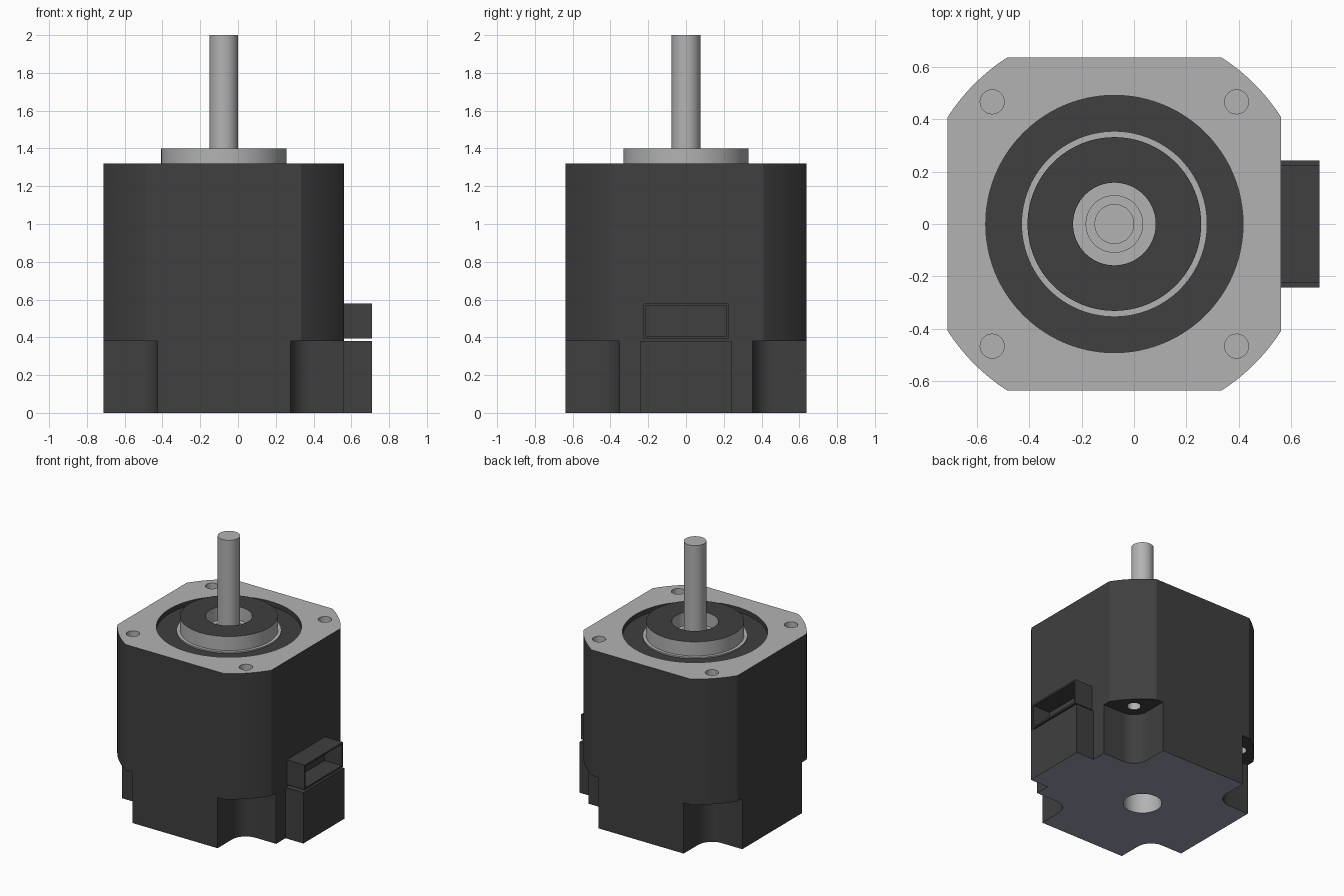
import bpy, bmesh
from math import cos, sin, pi, atan2, sqrt
from mathutils import Vector

if "Cube" in bpy.data.objects:
    bpy.data.objects.remove(bpy.data.objects["Cube"])

CX = -0.075      # motor axis
HALF = 0.637     # half width of the square body
TOP = 1.32
NOTCH_TOP = 0.38
HOLE = 0.467     # screw hole offset


def material(name, colour):
    m = bpy.data.materials.new(name)
    m.use_nodes = True
    m.diffuse_color = (*colour, 1)
    m.node_tree.nodes["Principled BSDF"].inputs["Base Color"].default_value = (*colour, 1)
    return m


DARK = material("dark_housing", (0.05, 0.05, 0.05))
LIGHT = material("light_metal", (0.45, 0.45, 0.45))
BASE = material("base_metal", (0.33, 0.34, 0.43))
MATS = [DARK, LIGHT, BASE]


def finish(bm, name):
    bmesh.ops.recalc_face_normals(bm, faces=bm.faces)
    mesh = bpy.data.meshes.new(name)
    bm.to_mesh(mesh)
    bm.free()
    for m in MATS:
        mesh.materials.append(m)
    ob = bpy.data.objects.new(name, mesh)
    bpy.context.collection.objects.link(ob)
    return ob


def prism(name, outline, z0, z1, side=DARK, top=DARK, bottom=DARK):
    bm = bmesh.new()
    low = [bm.verts.new((x + CX, y, z0)) for x, y in outline]
    high = [bm.verts.new((x + CX, y, z1)) for x, y in outline]
    bm.faces.new(low).material_index = MATS.index(bottom)
    bm.faces.new(high).material_index = MATS.index(top)
    for i in range(len(low)):
        j = (i + 1) % len(low)
        bm.faces.new((low[i], low[j], high[j], high[i])).material_index = MATS.index(side)
    return finish(bm, name)


def lathe(name, profile, mats, steps=96):
    bm = bmesh.new()
    verts = [bm.verts.new((r, 0, z)) for r, z in profile]
    for i, m in enumerate(mats):
        edge = bm.edges.new((verts[i], verts[i + 1]))
    bmesh.ops.spin(bm, geom=bm.verts[:] + bm.edges[:], axis=(0, 0, 1),
                   cent=(0, 0, 0), angle=2 * pi, steps=steps)
    bmesh.ops.remove_doubles(bm, verts=bm.verts, dist=0.0001)
    # colour each band by the profile segment it came from
    for f in bm.faces:
        rz = {(round(v.co.xy.length, 3), round(v.co.z, 3)) for v in f.verts}
        for i, m in enumerate(mats):
            if rz == {profile[i], profile[i + 1]}:
                f.material_index = MATS.index(m)
    bmesh.ops.translate(bm, verts=bm.verts, vec=(CX, 0, 0))
    return finish(bm, name)


def arc(cx, cy, r, a0, a1, n):
    return [(cx + r * cos(a0 + (a1 - a0) * i / n), cy + r * sin(a0 + (a1 - a0) * i / n))
            for i in range(n + 1)]


def circle(r, x=0, y=0, n=64):
    return arc(x, y, r, 0, 2 * pi, n)[:-1]


def rect(x0, x1, y):
    return [(x0, -y), (x1, -y), (x1, y), (x0, y)]


def cut(ob, cutter):
    mod = ob.modifiers.new("cut", "BOOLEAN")
    mod.operation, mod.solver, mod.material_mode = "DIFFERENCE", "EXACT", "TRANSFER"
    mod.object = cutter
    bpy.context.view_layer.objects.active = ob
    bpy.ops.object.modifier_apply(modifier=mod.name)
    bpy.data.objects.remove(cutter)


def smooth(ob):
    bpy.ops.object.select_all(action="DESELECT")
    ob.select_set(True)
    bpy.context.view_layer.objects.active = ob
    bpy.ops.object.shade_smooth_by_angle(angle=pi / 6)


# Housing: a square with its corners trimmed by a large circle
reach = 0.757
a = atan2(sqrt(reach ** 2 - HALF ** 2), HALF)
outline = []
for k in range(4):
    outline += arc(0, 0, reach, k * pi / 2 + a, (k + 1) * pi / 2 - a, 16)
housing = prism("housing", outline, 0, TOP, DARK, LIGHT, BASE)

# Rounded notches under each corner, with screw holes above and below
fillet = 0.115
for sx in (-1, 1):
    for sy in (-1, 1):
        corner = arc(HOLE, HOLE, fillet, pi, 1.5 * pi, 12) + [(1, HOLE - fillet), (1, 1), (HOLE - fillet, 1)]
        cut(housing, prism("notch_cutter", [(sx * x, sy * y) for x, y in corner], -0.1, NOTCH_TOP))
        for z0, z1 in ((NOTCH_TOP - 0.1, 0.7), (1.0, TOP + 0.1)):
            ring = circle(0.046, sx * HOLE, sy * HOLE, 32)
            cut(housing, prism("screw_cutter", ring, z0, z1, LIGHT, LIGHT, LIGHT))

# Round recess in the top and bore in the base
cut(housing, prism("recess_cutter", circle(0.492, n=96), 1.285, 1.5))
cut(housing, prism("bore_cutter", circle(0.13), -0.1, 0.3, LIGHT, LIGHT, LIGHT))
smooth(housing)

# Pilot boss with a central well
boss = lathe("pilot_boss",
             [(0.355, 1.27), (0.355, 1.295), (0.332, 1.295), (0.332, 1.4), (0.158, 1.4),
              (0.158, 1.3), (0.11, 1.3), (0.11, 1.31), (0.0, 1.31)],
             [LIGHT, LIGHT, LIGHT, DARK, LIGHT, LIGHT, LIGHT, LIGHT])
smooth(boss)

# Output shaft
smooth(prism("shaft", circle(0.076), 1.3, 2.0, LIGHT, LIGHT, LIGHT))

# Connector: solid block below, open socket above
OUT = 0.71 - CX
prism("connector_block", rect(HALF - 0.02, OUT, 0.242), 0, NOTCH_TOP, DARK, DARK, BASE)
socket = prism("connector_socket", rect(HALF - 0.02, OUT, 0.226), 0.395, 0.58)
cut(socket, prism("socket_cutter", rect(HALF + 0.005, OUT + 0.1, 0.214), 0.408, 0.567))
